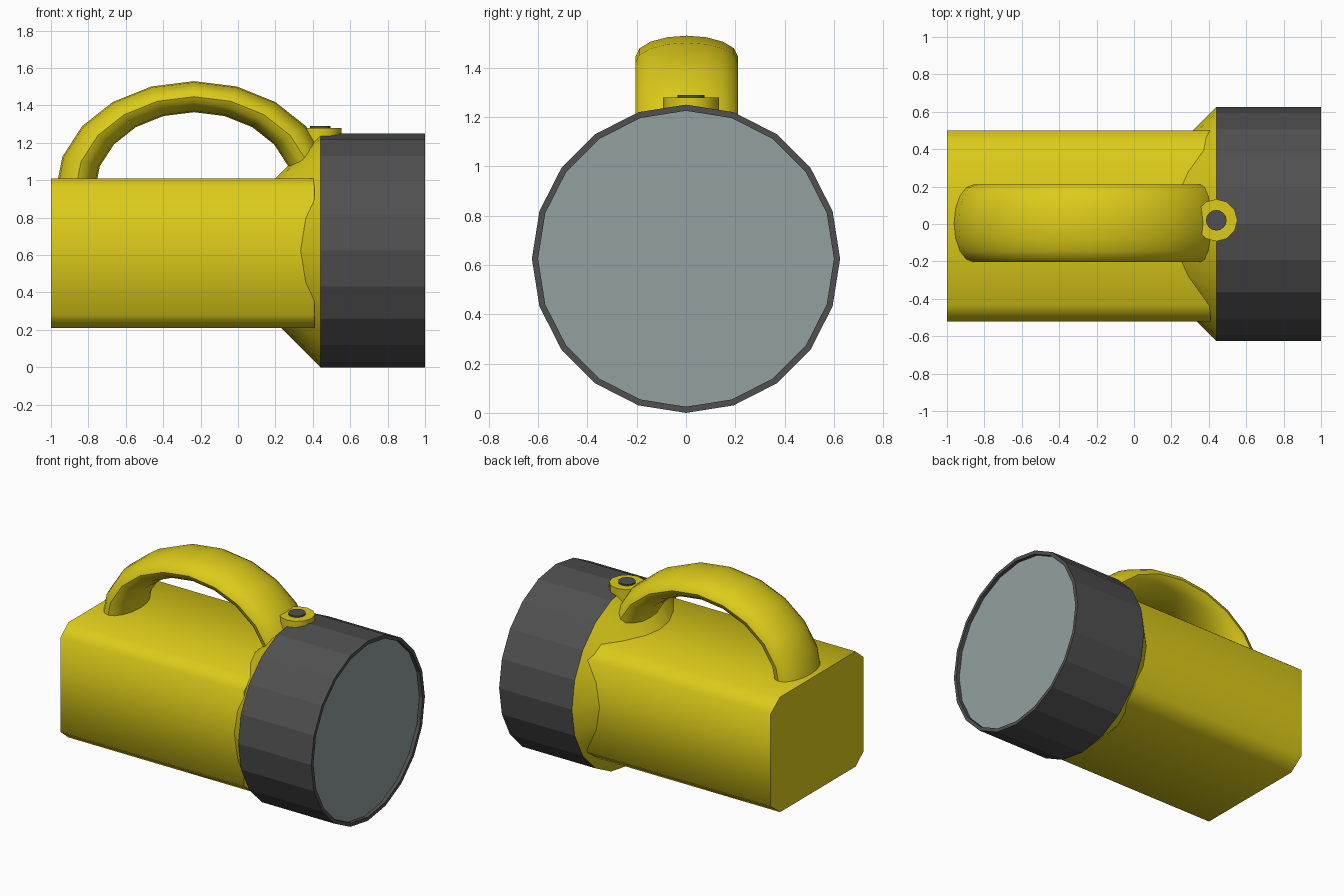
import bpy, bmesh, math
from mathutils import Matrix

if "Cube" in bpy.data.objects:
    bpy.data.objects.remove(bpy.data.objects["Cube"])


def material(name, rgb):
    m = bpy.data.materials.new(name)
    m.diffuse_color = (*rgb, 1)
    m.use_nodes = True
    m.node_tree.nodes["Principled BSDF"].inputs["Base Color"].default_value = m.diffuse_color
    return m


YELLOW = material("yellow_plastic", (0.72, 0.60, 0.01))
DARK = material("dark_rubber", (0.08, 0.08, 0.08))
GLASS = material("lens_glass", (0.29, 0.35, 0.35))


def finish(name, bm, mat, smooth=None):
    bmesh.ops.recalc_face_normals(bm, faces=bm.faces)
    me = bpy.data.meshes.new(name)
    bm.to_mesh(me)
    bm.free()
    ob = bpy.data.objects.new(name, me)
    bpy.context.collection.objects.link(ob)
    me.materials.append(mat)
    if smooth:
        bpy.ops.object.select_all(action='DESELECT')
        ob.select_set(True)
        bpy.context.view_layer.objects.active = ob
        bpy.ops.object.shade_smooth_by_angle(angle=math.radians(smooth))
    return ob


def skin(rings, closed=False, caps=True):
    """Bridge consecutive rings of points, with optional end caps."""
    bm = bmesh.new()
    vs = [[bm.verts.new(p) for p in r] for r in rings]
    n = len(vs[0])
    for a, b in zip(vs, vs[1:]):
        for i in range(n):
            j = (i + 1) % n
            bm.faces.new((a[i], a[j], b[j], b[i]))
    if caps:
        bm.faces.new(vs[0])
        bm.faces.new(vs[-1])
    return bm


def lathe_x(profile, sides=20, zc=0.625):
    """Rings around the lamp axis, one corner pointing straight up."""
    return skin([[(x, r * math.sin(math.tau * i / sides),
                   zc + r * math.cos(math.tau * i / sides)) for i in range(sides)]
                 for x, r in profile])


def disc(name, r, z0, z1, sides, mat):
    bm = bmesh.new()
    bmesh.ops.create_cone(bm, cap_ends=True, segments=sides, radius1=r, radius2=r,
                          depth=z1 - z0, matrix=Matrix.Translation((0.44, 0.02, (z0 + z1) / 2)))
    return finish(name, bm, mat, 40)


# Battery case: chamfered box section run along x
section = [(-0.435, 0.21), (0.395, 0.21), (0.50, 0.29), (0.50, 0.93),
           (0.395, 1.01), (-0.435, 1.01), (-0.52, 0.94), (-0.52, 0.28)]
finish("case", skin([[(x, y, z) for y, z in section] for x in (-1.0, 0.41)]), YELLOW, 60)

# Reflector cone flaring out of the case
finish("reflector_cone", lathe_x([(0.10, 0.285), (0.44, 0.625)]), YELLOW, 30)

# Dark head with a thin rim, and the lens set into it
finish("head", lathe_x([(0.44, 0.625), (1.0, 0.625), (1.0, 0.60), (0.96, 0.60)]), DARK)
finish("lens", lathe_x([(0.955, 0.60), (0.975, 0.60)]), GLASS)

# Handle: upper half of a stretched ring, ends buried in case and cone
rings = []
for k in range(11):
    t = math.pi * k / 10
    ring = []
    for i in range(16):
        a = math.tau * i / 16
        r = 0.635 + 0.105 * math.cos(a)
        ring.append((-0.235 - r * math.cos(t), 0.003 + 0.207 * math.sin(a),
                     0.945 + 0.79 * r * math.sin(t)))
    rings.append(ring)
finish("handle", skin(rings), YELLOW, 40)

# Switch: yellow collar and dark push button
disc("switch_collar", 0.113, 1.18, 1.28, 12, YELLOW)
disc("switch_button", 0.055, 1.22, 1.29, 16, DARK)
